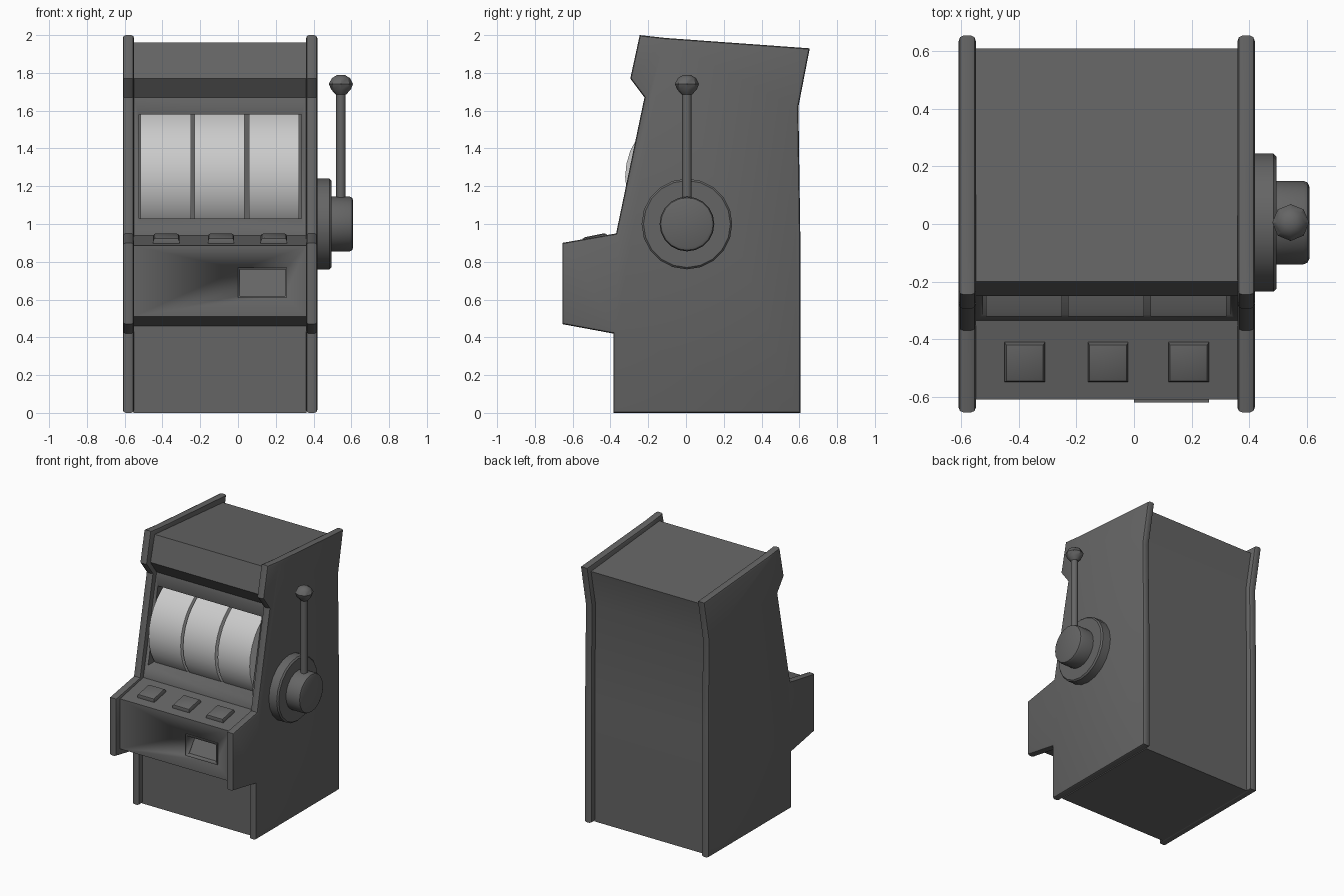
import bpy, bmesh, math
from mathutils import Matrix, Vector

if "Cube" in bpy.data.objects:
    bpy.data.objects.remove(bpy.data.objects["Cube"])


def material(name, v):
    m = bpy.data.materials.new(name)
    m.diffuse_color = (v, v, v, 1)
    m.use_nodes = True
    m.node_tree.nodes["Principled BSDF"].inputs["Base Color"].default_value = m.diffuse_color
    return m


DARK = material("dark_grey", 0.13)
LIGHT = material("light_grey", 0.8)


def finish(bm, name, mat=DARK, angle=35):
    bmesh.ops.recalc_face_normals(bm, faces=bm.faces[:])
    me = bpy.data.meshes.new(name)
    bm.to_mesh(me)
    bm.free()
    ob = bpy.data.objects.new(name, me)
    bpy.context.collection.objects.link(ob)
    me.materials.append(mat)
    bpy.ops.object.select_all(action='DESELECT')
    ob.select_set(True)
    bpy.context.view_layer.objects.active = ob
    bpy.ops.object.shade_smooth_by_angle(angle=math.radians(angle))
    return ob


def prism(name, profile, x0, x1, bevel=0, mat=DARK):
    """Extrude a (y, z) profile along x, optionally rounding both rims."""
    bm = bmesh.new()
    f = bm.faces.new([bm.verts.new((x0, y, z)) for y, z in profile])
    new = bmesh.ops.extrude_face_region(bm, geom=[f])["geom"]
    bmesh.ops.translate(bm, vec=(x1 - x0, 0, 0),
                        verts=[g for g in new if isinstance(g, bmesh.types.BMVert)])
    if bevel:
        rims = [e for e in bm.edges if abs(e.verts[0].co.x - e.verts[1].co.x) < 1e-5]
        bmesh.ops.bevel(bm, geom=rims, offset=bevel, segments=2,
                        profile=0.5, affect='EDGES')
    return finish(bm, name, mat)


def lathe(name, profile, sides, centre, along_x=False):
    """Spin (radius, height) rings around z, or around x."""
    bm = bmesh.new()
    rings = [[bm.verts.new((r * math.cos(2 * math.pi * i / sides),
                            r * math.sin(2 * math.pi * i / sides), h))
              for i in range(sides)] for r, h in profile]
    for a, b in zip(rings, rings[1:]):
        for i in range(sides):
            j = (i + 1) % sides
            bm.faces.new((a[i], a[j], b[j], b[i]))
    bm.faces.new(rings[0])
    bm.faces.new(rings[-1])
    rot = Matrix.Rotation(math.pi / 2, 4, 'Y') if along_x else Matrix()
    bm.transform(Matrix.Translation(centre) @ rot)
    return finish(bm, name)


def cut(ob, cutter):
    m = ob.modifiers.new("cut", 'BOOLEAN')
    m.operation, m.solver, m.object = 'DIFFERENCE', 'EXACT', cutter
    bpy.context.view_layer.objects.active = ob
    bpy.ops.object.modifier_apply(modifier=m.name)


# Side panels
side = [(-0.385, 0), (0.605, 0), (0.605, 0.95), (0.595, 1.62), (0.655, 1.93),
        (-0.11, 1.985), (-0.245, 2.0), (-0.295, 1.77), (-0.22, 1.67),
        (-0.37, 0.95), (-0.655, 0.90), (-0.655, 0.47), (-0.385, 0.42)]
prism("left_side_panel", side, -0.61, -0.55, 0.016)
prism("right_side_panel", side, 0.36, 0.42, 0.016)

# Cabinet body set in between the panels
body = prism("cabinet_body", [
    (-0.345, 0), (0.565, 0), (0.565, 0.95), (0.555, 1.62), (0.61, 1.89),
    (-0.2, 1.96), (-0.25, 1.77), (-0.178, 1.67), (-0.335, 0.94),
    (-0.61, 0.885), (-0.61, 0.51), (-0.345, 0.46)], -0.552, 0.362)

# Payout frame on the lower front
frame = prism("payout_frame", [(-0.62, 0.61), (-0.62, 0.77), (-0.59, 0.77), (-0.59, 0.61)],
              0.0, 0.26)

# Reel window and payout slot openings
window = prism("window_cutter", [(-0.5, 1.03), (-0.5, 1.58), (-0.04, 1.58), (-0.04, 1.03)],
               -0.525, 0.335)
slot = prism("slot_cutter", [(-0.7, 0.62), (-0.7, 0.76), (-0.49, 0.76), (-0.59, 0.62)],
             0.01, 0.25)
cut(body, window)
cut(body, slot)
cut(frame, slot)
for c in (window, slot):
    bpy.data.objects.remove(c)

# Reels
arc = [(0.04 - 0.362 * math.cos(math.radians(a)), 1.25 + 0.362 * math.sin(math.radians(a)))
       for a in range(-66, 67, 11)]
for i, x in enumerate((-0.515, -0.23, 0.057)):
    prism(f"reel_{i + 1}", arc, x, x + 0.265, mat=LIGHT)

# Deck buttons
tilt = Matrix.Rotation(math.atan2(0.055, 0.275), 4, 'X')
for i, x in enumerate((-0.38, -0.09, 0.19)):
    bm = bmesh.new()
    bmesh.ops.create_cube(bm, size=1)
    bm.transform(Matrix.Diagonal((0.14, 0.14, 0.07, 1)))
    top = [e for e in bm.edges if any(v.co.z > 0 for v in e.verts)]
    bmesh.ops.bevel(bm, geom=[e for e in top if all(v.co.z > 0 for v in e.verts)],
                    offset=0.02, segments=2, profile=0.5, affect='EDGES')
    bm.transform(Matrix.Translation(Vector((x, -0.478, 0.906))) @ tilt)
    finish(bm, f"button_{i + 1}")

# Lever: base disc, hub, rod and knob
lathe("lever_base", [(0.24, 0), (0.24, 0.07), (0.23, 0.08)], 20, (0.415, 0.005, 1), True)
lathe("lever_hub", [(0.145, 0), (0.145, 0.095), (0.139, 0.109), (0.125, 0.115)],
      20, (0.495, 0.005, 1), True)
lathe("lever_rod", [(0.025, 0), (0.025, 0.58)], 12, (0.545, 0.005, 1.12))
lathe("lever_knob", [(0.027, 0), (0.052, 0.027), (0.064, 0.057), (0.048, 0.087),
                     (0.022, 0.103)], 8, (0.545, 0.005, 1.685))
